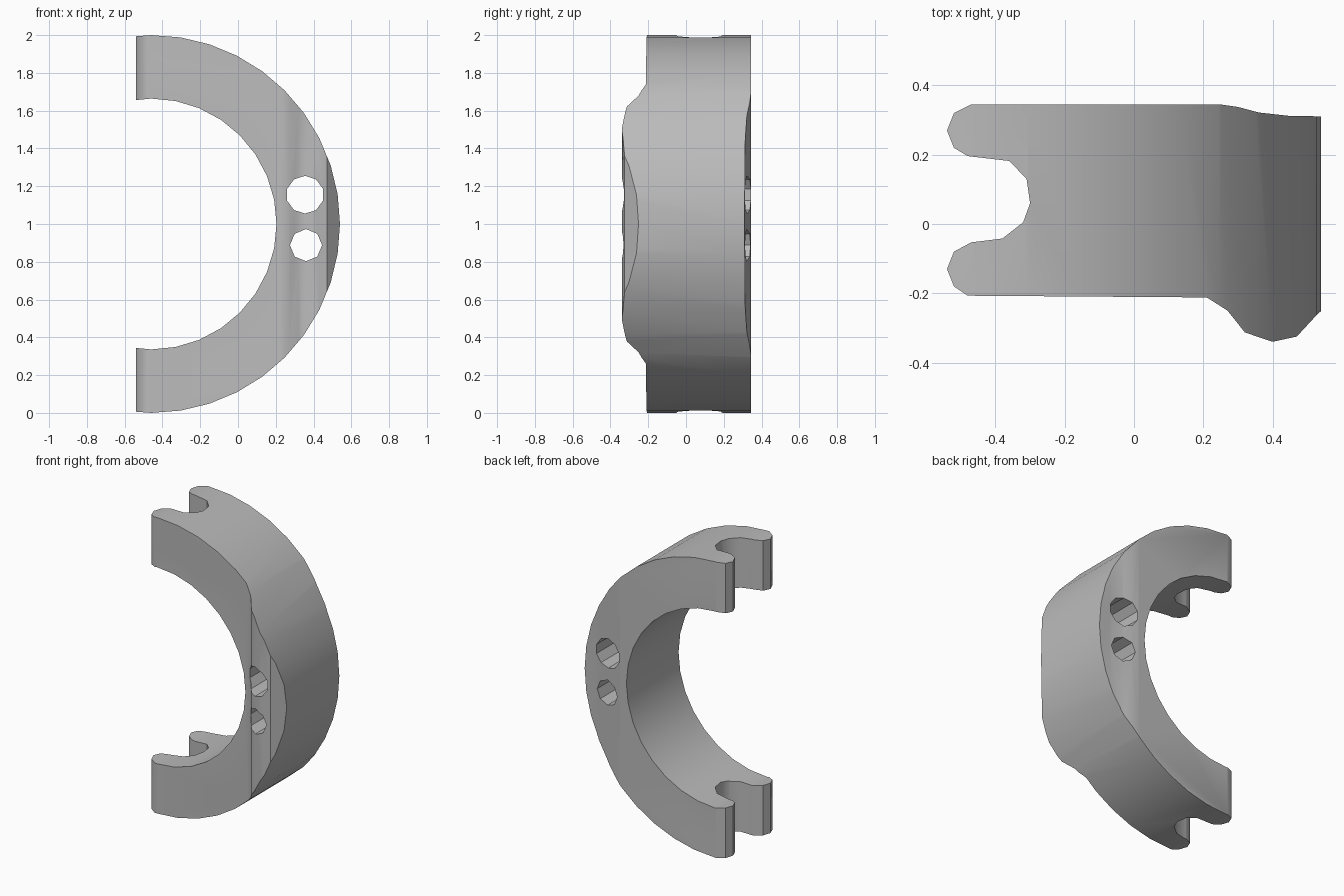
import bpy, bmesh, math
from mathutils import Matrix, Vector

cube = bpy.data.objects.get("Cube")
if cube:
    bpy.data.objects.remove(cube, do_unlink=True)

grey = bpy.data.materials.new("plain grey")
grey.use_nodes = True
colour = (0.5, 0.5, 0.5, 1)
grey.diffuse_color = colour
grey.node_tree.nodes["Principled BSDF"].inputs["Base Color"].default_value = colour


def add_object(name, bm):
    mesh = bpy.data.meshes.new(name)
    bmesh.ops.recalc_face_normals(bm, faces=bm.faces[:])
    bm.to_mesh(mesh)
    bm.free()
    mesh.materials.append(grey)
    obj = bpy.data.objects.new(name, mesh)
    bpy.context.collection.objects.link(obj)
    return obj


def rod(name, x, z, radius, sides):
    """Cylinder running front to back."""
    bm = bmesh.new()
    place = Matrix.Translation((x, 0, z)) @ Matrix.Rotation(math.pi / 2, 4, 'X')
    bmesh.ops.create_cone(bm, cap_ends=True, segments=sides, radius1=radius,
                          radius2=radius, depth=2, matrix=place)
    obj = add_object(name, bm)
    obj.hide_render = True
    return obj


# Plan outline: straight back, bulged front edge, two rounded prongs and a slot
outline = [
    (-0.47, 0.345), (0.25, 0.345), (0.30, 0.338), (0.36, 0.322), (0.45, 0.312), (0.6, 0.31),
    (0.6, -0.20), (0.53, -0.26), (0.47, -0.325), (0.40, -0.34), (0.32, -0.313),
    (0.27, -0.25), (0.21, -0.212), (-0.48, -0.207), (-0.52, -0.18), (-0.54, -0.13),
    (-0.52, -0.08), (-0.47, -0.053), (-0.38, -0.042), (-0.32, 0.005), (-0.30, 0.06),
    (-0.31, 0.13), (-0.36, 0.182), (-0.48, 0.196), (-0.52, 0.22), (-0.54, 0.27),
    (-0.52, 0.32),
]
bm = bmesh.new()
base = bm.faces.new([bm.verts.new((x, y, -0.2)) for x, y in outline])
top = bmesh.ops.extrude_face_region(bm, geom=[base])["geom"]
bmesh.ops.translate(bm, vec=Vector((0, 0, 2.4)),
                    verts=[g for g in top if isinstance(g, bmesh.types.BMVert)])
clamp = add_object("half_ring_clamp", bm)

# Round the outside, bore the inside and drill the two bolt holes
cuts = [
    ('INTERSECT', rod("outer_round", -0.46, 1, 1.0, 40)),
    ('DIFFERENCE', rod("inner_bore", -0.46, 1, 0.664, 32)),
    ('DIFFERENCE', rod("large_bolt_hole", 0.355, 1.155, 0.1, 10)),
    ('DIFFERENCE', rod("small_bolt_hole", 0.36, 0.888, 0.085, 8)),
]
for operation, cutter in cuts:
    mod = clamp.modifiers.new(cutter.name, 'BOOLEAN')
    mod.operation = operation
    mod.solver = 'EXACT'
    mod.object = cutter

# Bake the cuts and remove the cutters
bpy.context.view_layer.update()
depsgraph = bpy.context.evaluated_depsgraph_get()
finished = bpy.data.meshes.new_from_object(clamp.evaluated_get(depsgraph))
clamp.modifiers.clear()
clamp.data = finished
finished.materials.clear()
finished.materials.append(grey)
for poly in finished.polygons:
    poly.material_index = 0
for _, cutter in cuts:
    bpy.data.objects.remove(cutter, do_unlink=True)

bpy.ops.object.select_all(action='DESELECT')
clamp.select_set(True)
bpy.context.view_layer.objects.active = clamp
bpy.ops.object.shade_smooth_by_angle(angle=math.radians(35))
